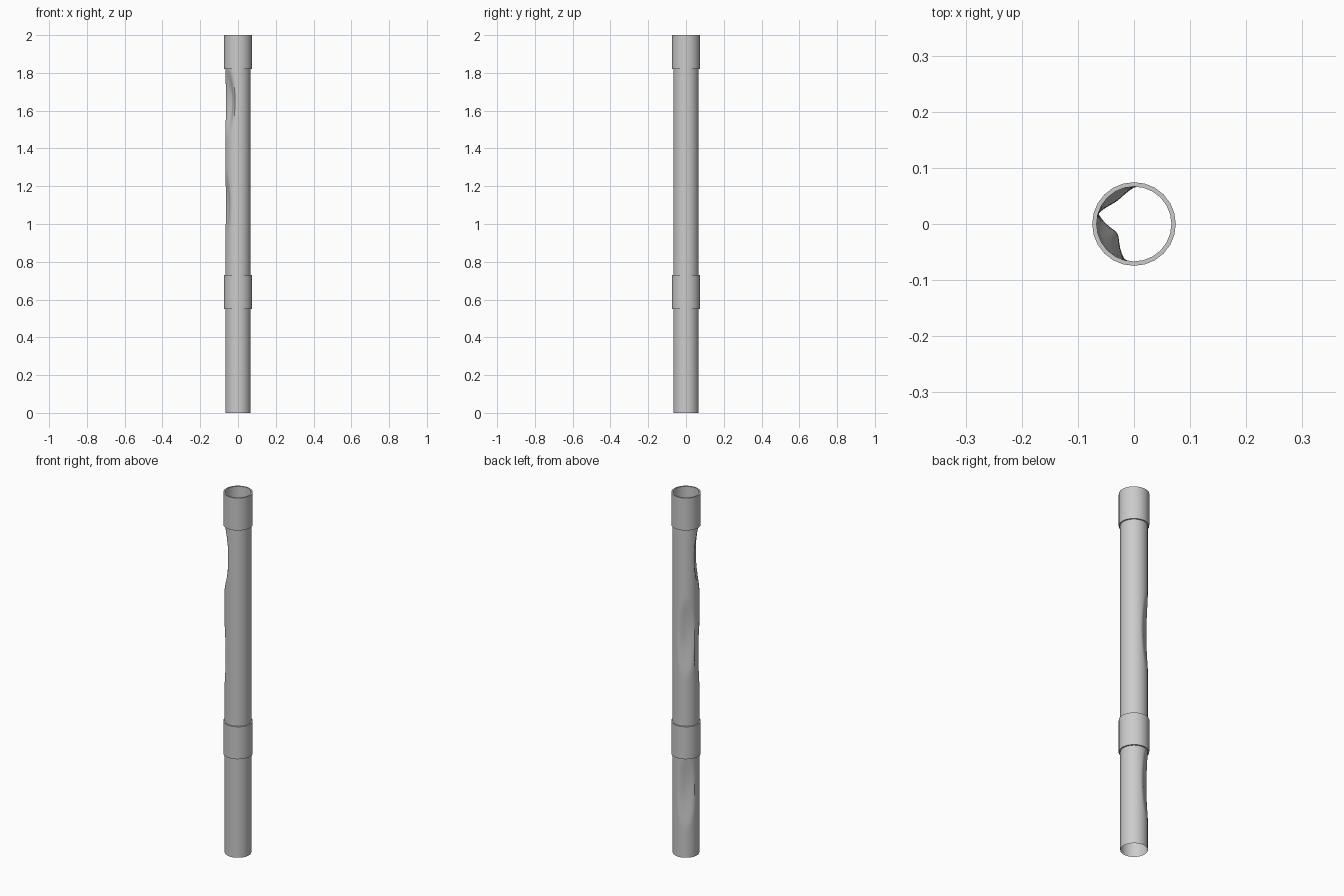
import bpy, bmesh
from math import sin, cos, pi, radians, degrees, sqrt

if "Cube" in bpy.data.objects:
    bpy.data.objects.remove(bpy.data.objects["Cube"])

R, RC, H = 0.067, 0.0745, 2.0

# dents: centre z, half height, centre angle, half angle, depth
DENTS = [
    (1.65, 0.185, 210, 47, 0.033),
    (1.10, 0.180, 199, 36, 0.016),
    (1.22, 0.220, 126, 39, 0.016),
    (0.37, 0.210, 126, 39, 0.016),
]


def dented_radius(angle, z):
    r = R
    for cz, hz, ca, wa, depth in DENTS:
        t = (z - cz) / hz
        if abs(t) >= 1:
            continue
        width = wa * sqrt(1 - t * t)
        d = abs((degrees(angle) - ca + 180) % 360 - 180)
        if d < width:
            r = min(r, R - depth * cos(pi / 2 * t) ** 1.3 * cos(pi / 2 * d / width))
    return r


def lathe(name, loops, sides, radius_at, closed=False):
    """Skin rings of (radius, z); radius_at may vary by angle."""
    bm = bmesh.new()
    rings = []
    for r, z in loops:
        ring = []
        for i in range(sides):
            a = 2 * pi * i / sides
            rr = radius_at(a, z) if radius_at else r
            ring.append(bm.verts.new((rr * cos(a), rr * sin(a), z)))
        rings.append(ring)
    if closed:
        rings.append(rings[0])
    for lo, hi in zip(rings, rings[1:]):
        for i in range(sides):
            j = (i + 1) % sides
            bm.faces.new((lo[i], lo[j], hi[j], hi[i]))
    me = bpy.data.meshes.new(name)
    bm.to_mesh(me)
    bm.free()
    ob = bpy.data.objects.new(name, me)
    bpy.context.collection.objects.link(ob)
    bpy.ops.object.select_all(action='DESELECT')
    ob.select_set(True)
    bpy.context.view_layer.objects.active = ob
    bpy.ops.object.shade_smooth_by_angle(angle=radians(30))
    return ob


# thin open-ended pipe with dents pushed into its wall
rows = 100
lathe("pipe", [(R, H * k / rows) for k in range(rows + 1)], 48, dented_radius)

# joint collars: solid rings around the pipe
for name, z0, z1 in (("middle_collar", 0.55, 0.73), ("top_collar", 1.82, 2.0)):
    ri = R - 0.0003
    lathe(name, [(ri, z0), (RC, z0), (RC, z1), (ri, z1)], 24, None, closed=True)
